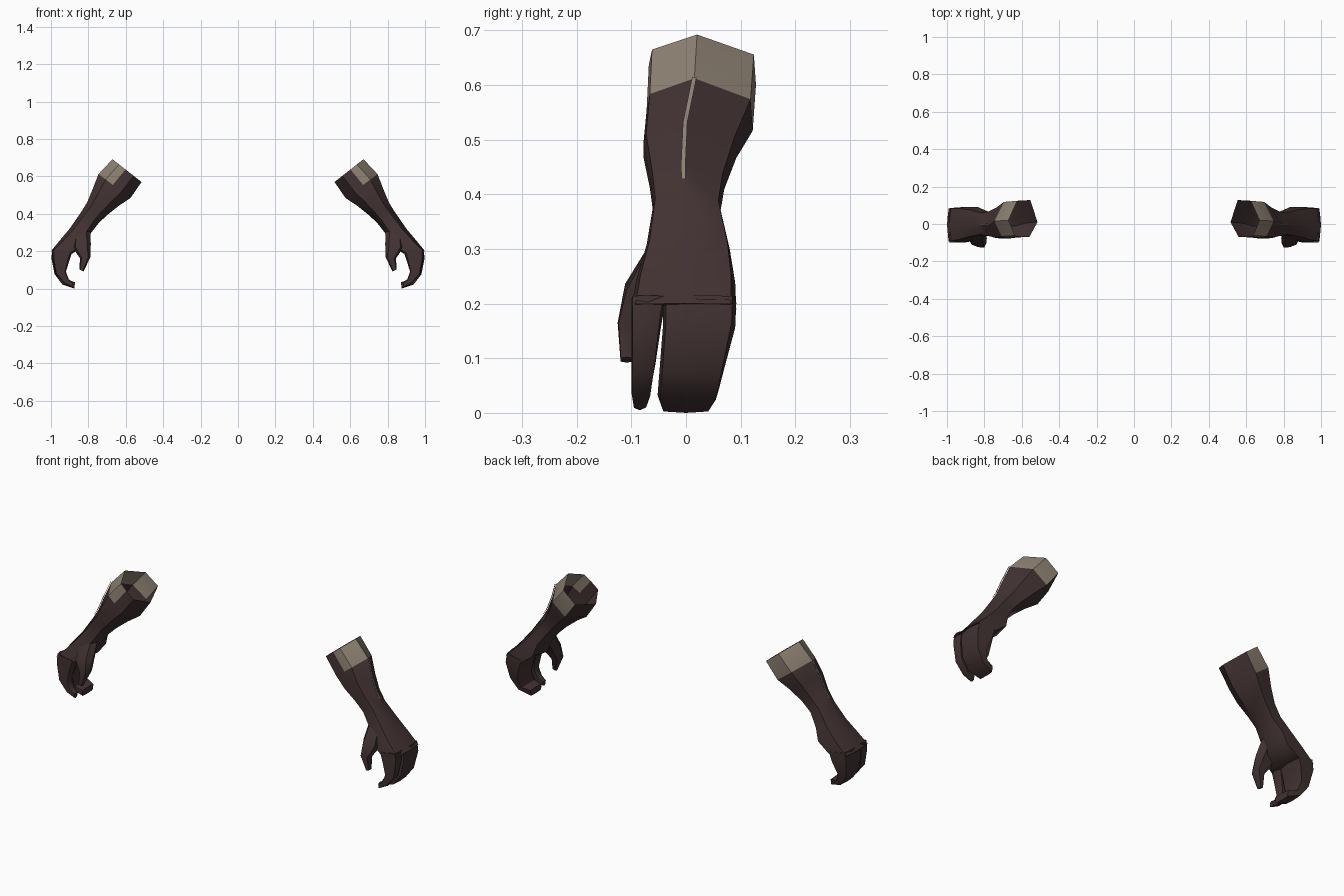
import bpy, bmesh
from mathutils import Vector

if "Cube" in bpy.data.objects:
    bpy.data.objects.remove(bpy.data.objects["Cube"])


def material(name, rgb):
    m = bpy.data.materials.new(name)
    m.diffuse_color = (*rgb, 1)
    m.use_nodes = True
    m.node_tree.nodes["Principled BSDF"].inputs["Base Color"].default_value = m.diffuse_color
    return m


LEATHER = material("dark_brown_leather", (0.055, 0.032, 0.032))
CREAM = material("cream_cuff", (0.27, 0.22, 0.17))

# Cross-sections: u runs inner (-1) to outer (1), v runs front (0) to back (1)
ROUND = [(1, .45), (.4, .98), (-.5, 1), (-1, .4), (-.45, 0), (.1, 0), (.55, .03)]
BOXY = [(1, .5), (.85, .95), (-.8, 1), (-1, .5), (-.8, .02), (.1, 0), (.85, .04)]
N = len(ROUND)


def section(ox, oz, ix, iz, y0, y1, box):
    """Ring spanning an outer and an inner xz point and a y range."""
    pts = []
    for (u, v), (ub, vb) in zip(ROUND, BOXY):
        u += (ub - u) * box
        v += (vb - v) * box
        t = (u + 1) / 2
        pts.append(Vector((ix + (ox - ix) * t, y0 + (y1 - y0) * v, iz + (oz - iz) * t)))
    return pts


def finish(name, bm):
    bmesh.ops.recalc_face_normals(bm, faces=bm.faces)
    for f in bm.faces:
        f.smooth = True
    me = bpy.data.meshes.new(name)
    bm.to_mesh(me)
    bm.free()
    me.materials.append(LEATHER)
    me.materials.append(CREAM)
    ob = bpy.data.objects.new(name, me)
    bpy.context.collection.objects.link(ob)
    ob.modifiers.new("other_side", 'MIRROR').use_mirror_merge = False
    bpy.context.view_layer.objects.active = ob
    ob.select_set(True)
    bpy.ops.object.shade_smooth_by_angle(angle=0.9)
    ob.select_set(False)


def loft(name, rings, cap_start=True, cream_faces=()):
    """Skin the rings; the listed sides of the first band are cream."""
    bm = bmesh.new()
    rows = [[bm.verts.new(p) for p in section(*r)] for r in rings]
    for i, (a, b) in enumerate(zip(rows, rows[1:])):
        for k in range(N):
            j = (k + 1) % N
            f = bm.faces.new((a[k], a[j], b[j], b[k]))
            f.material_index = int(i == 0 and k in cream_faces)
    if cap_start:
        bm.faces.new(rows[0])
    bm.faces.new(rows[-1])
    finish(name, bm)


# Open-ended sleeve and palm, cream on the outer and back sides of the cuff
arm = [
    (.671, .692, .516, .570, -.068, .128, 0),
    (.746, .612, .575, .484, -.072, .122, 0),
    (.778, .530, .635, .445, -.078, .092, 0),
    (.808, .458, .700, .393, -.066, .070, 0),
    (.842, .404, .745, .350, -.060, .062, .1),
    (.902, .318, .788, .295, -.072, .080, .3),
    (.955, .255, .810, .235, -.090, .090, .7),
    (1.00, .200, .885, .188, -.100, .092, 1),
]
loft("glove_sleeve", arm, cap_start=False, cream_faces=(0, 1, 5, 6))

# Three joined fingers
loft("joined_fingers", [
    (.990, .215, .885, .200, -.042, .092, 1),
    (.998, .165, .900, .155, -.042, .090, 1),
    (.981, .078, .925, .090, -.048, .072, 1),
    (.939, .022, .915, .045, -.052, .060, 1),
    (.874, .000, .872, .035, -.045, .045, 1),
])

# Index finger
loft("index_finger", [
    (.990, .215, .885, .200, -.100, -.038, 1),
    (.992, .165, .900, .155, -.100, -.046, 1),
    (.975, .080, .920, .090, -.100, -.056, 1),
    (.930, .028, .905, .050, -.100, -.064, .8),
    (.885, .005, .882, .035, -.096, -.072, .6),
])

# Thumb
loft("thumb", [
    (.880, .300, .790, .305, -.070, .000, .3),
    (.885, .220, .787, .240, -.112, -.035, .4),
    (.845, .163, .789, .168, -.125, -.072, .4),
    (.848, .102, .826, .092, -.120, -.096, .5),
])

# Thin cream seam down the outer ridge of the sleeve
bm = bmesh.new()
pairs = []
ridge = [section(*r)[0] for r in arm[1:5]]
ridge[-1] = ridge[-2].lerp(ridge[-1], .6)
for p in ridge:
    pairs.append([bm.verts.new(p + Vector((.004, dy, .002))) for dy in (-.004, .004)])
for a, b in zip(pairs, pairs[1:]):
    bm.faces.new((a[0], b[0], b[1], a[1])).material_index = 1
finish("sleeve_seam", bm)
